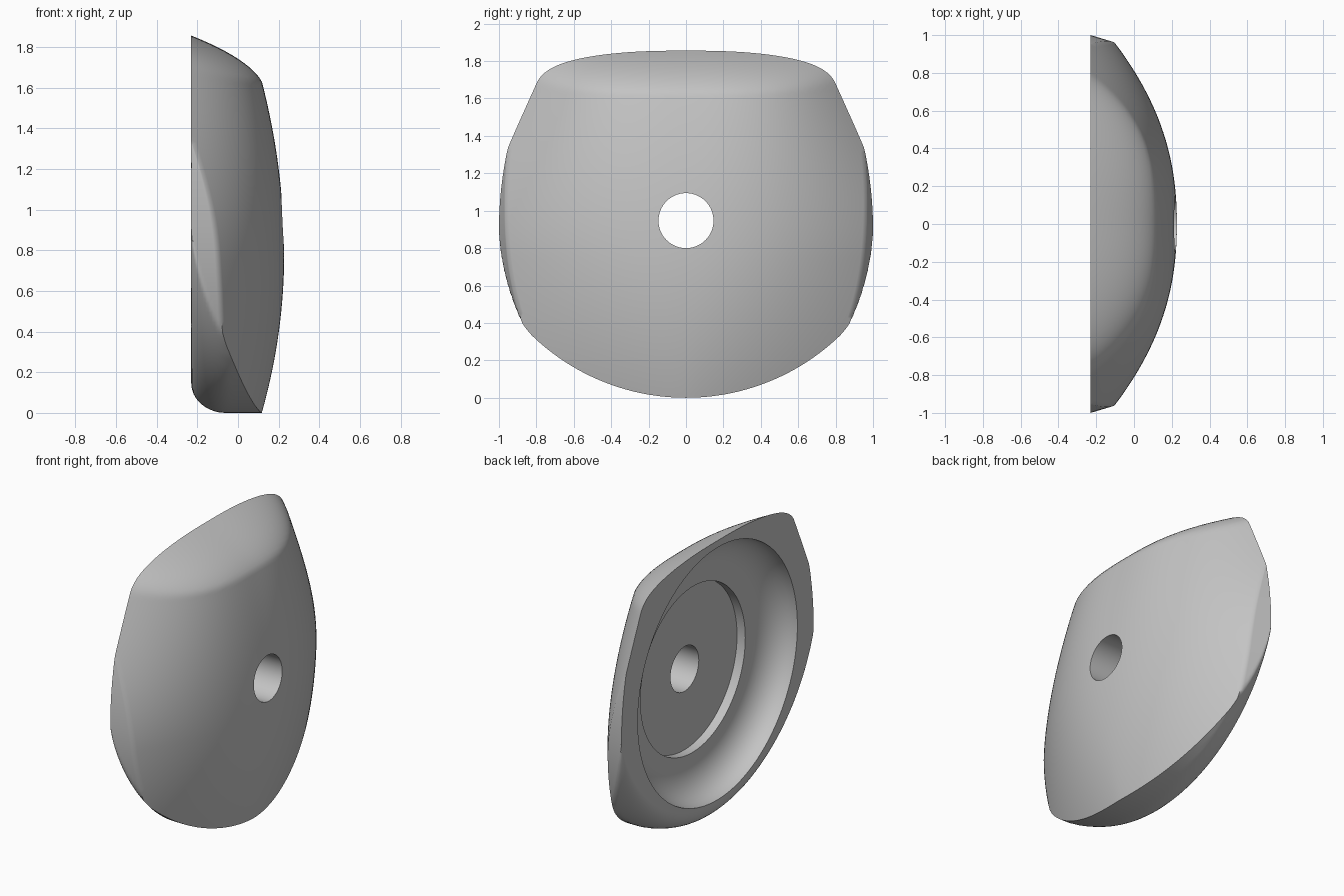
import bpy, bmesh
from math import sin, cos, pi, sqrt, radians

if "Cube" in bpy.data.objects:
    bpy.data.objects.remove(bpy.data.objects["Cube"])

BACK = -0.23          # flat back plane
HOLE_Z, HOLE_R = 0.947, 0.147
FILLET = 0.17         # depth of the rounding along the bottom back edge
SEGMENTS, FRONT_STEPS, WALL_STEPS, COVE_STEPS = 256, 40, 16, 10


def dome(y, z):
    """Domed front: rounder low down, flatter with tight shoulders higher up."""
    k = 0.152 if z > 0.78 else 0.181
    bulge = 0.36 + 0.305 * max(0, z - 0.75) ** 2
    return 0.227 - k * (z - 0.78) ** 2 - bulge * abs(y) ** (1.7 + 0.65 * z)


def front(y, z):
    """Front surface with the sloping top cut."""
    base = 1.63 + 0.06 * (abs(y) / 0.8) ** 4
    v = z - base
    if v <= 0:
        return dome(y, z)
    return min(dome(y, z), dome(y, base) - 0.578 * v - 4.25 * v * v)


def in_walls(x, y, z):
    """Barrelled sides and round bottom with a softened back edge."""
    k = 0.25 if z > 0.9 else 0.31
    side = 1 - k * (z - 0.9) ** 2 - 0.3 * (x - BACK)
    # the rounding turns into a flatter bevel towards the sides
    u = max(0, 1 - (x - BACK) / FILLET)
    flat = 0.7 * min(1, y * y)
    radius = 1.04 + 0.146 * ((1 - flat) * sqrt(max(0, 1 - u * u)) + flat * (1 - u))
    low = z > 1.186 or y * y + (z - 1.186) ** 2 <= radius * radius
    return abs(y) <= side and low


def farthest(test, a):
    """Largest radius along a ray from the hole that passes the test."""
    lo, hi = HOLE_R, 1.5
    for _ in range(30):
        mid = (lo + hi) / 2
        if test(mid * cos(a), HOLE_Z + mid * sin(a)):
            lo = mid
        else:
            hi = mid
    return lo


def section(a):
    """Closed cross-section of the pad at one angle around the hole."""
    c, s = cos(a), sin(a)

    def at(x, r, centre=HOLE_Z):
        return (x, r * c, centre + r * s)

    def on_front(y, z):
        x = front(y, z)
        return x >= BACK and in_walls(x, y, z)

    edge = farthest(on_front, a)
    pts = []
    for i in range(FRONT_STEPS + 1):
        r = HOLE_R + (edge - HOLE_R) * i / FRONT_STEPS
        pts.append(at(front(r * c, HOLE_Z + r * s), r))
    # outer wall down to the back plane
    edge_x = pts[-1][0]
    for i in range(1, WALL_STEPS + 1):
        x = BACK + (edge_x - BACK) * (1 - i / WALL_STEPS) ** 2
        r = farthest(lambda y, z: front(y, z) >= x - 1e-6 and in_walls(x, y, z), a)
        pts.append(at(x, r))
    # coved recess in the back
    for i in range(COVE_STEPS + 1):
        t = pi / 2 * i / COVE_STEPS
        pts.append(at(BACK + 0.18 * sin(t), 0.62 + 0.21 * cos(t), 0.98))
    # stepped round pocket and hole
    pts.append(at(BACK + 0.18, 0.545, 0.96))
    pts.append(at(BACK + 0.24, 0.545, 0.96))
    pts.append(at(BACK + 0.24, HOLE_R))
    return pts


# Pad body swept around the hole
bm = bmesh.new()
rings = [[bm.verts.new(p) for p in section(2 * pi * k / SEGMENTS)]
         for k in range(SEGMENTS)]
count = len(rings[0])
for k in range(SEGMENTS):
    a, b = rings[k], rings[(k + 1) % SEGMENTS]
    for i in range(count):
        j = (i + 1) % count
        bm.faces.new((a[i], a[j], b[j], b[i]))
bmesh.ops.remove_doubles(bm, verts=bm.verts, dist=0.0002)
bmesh.ops.recalc_face_normals(bm, faces=bm.faces)
mesh = bpy.data.meshes.new("curved_pad")
bm.to_mesh(mesh)
bm.free()

pad = bpy.data.objects.new("curved_pad", mesh)
bpy.context.collection.objects.link(pad)

# Plain grey material
grey = bpy.data.materials.new("light_grey")
grey.use_nodes = True
colour = (0.55, 0.55, 0.55, 1)
grey.diffuse_color = colour
grey.node_tree.nodes["Principled BSDF"].inputs["Base Color"].default_value = colour
mesh.materials.append(grey)

bpy.ops.object.select_all(action="DESELECT")
pad.select_set(True)
bpy.context.view_layer.objects.active = pad
bpy.ops.object.shade_smooth_by_angle(angle=radians(45))
